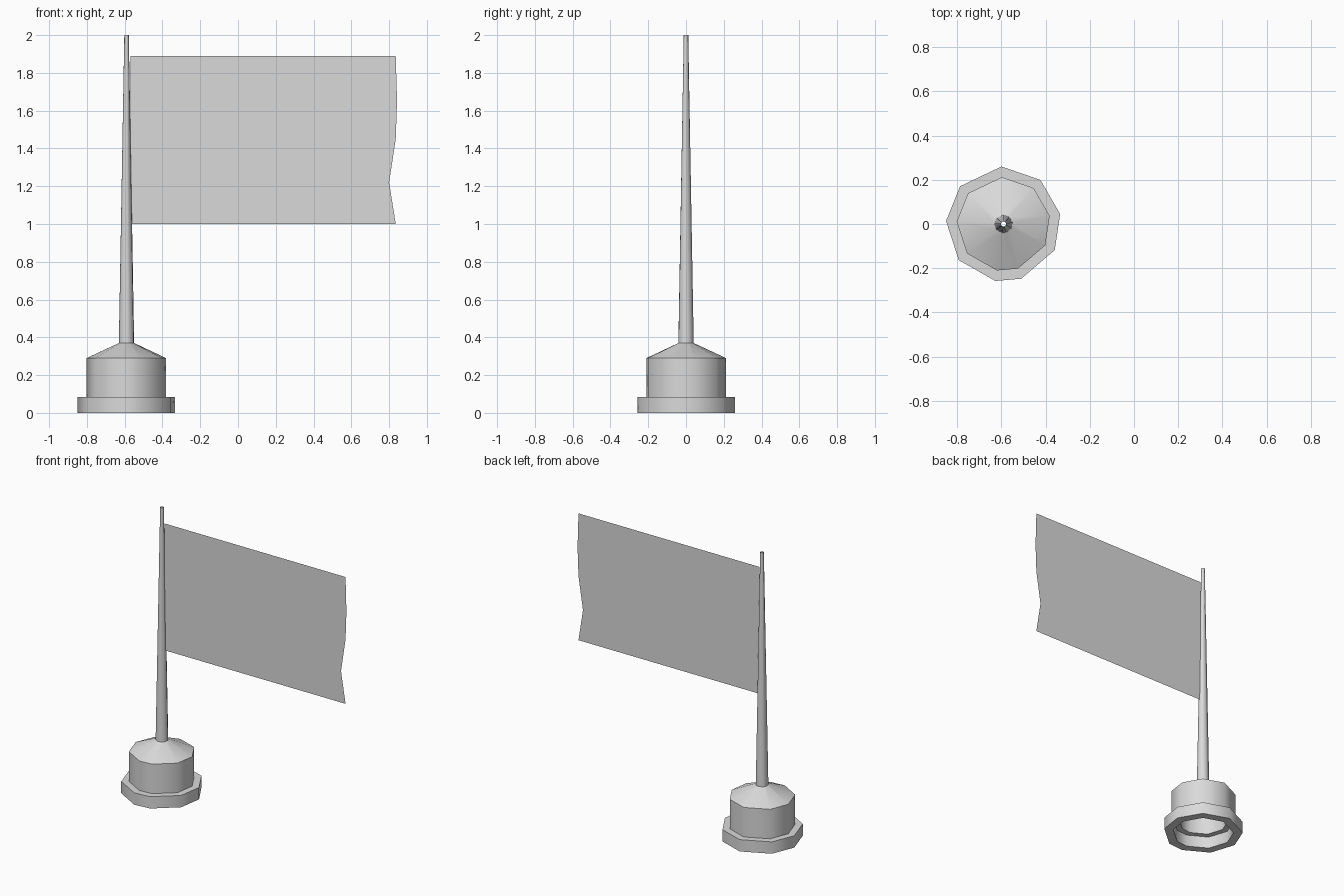
import bpy
import math

if "Cube" in bpy.data.objects:
    bpy.data.objects.remove(bpy.data.objects["Cube"])

CENTER_X = -0.59
# Slightly uneven nine-sided outline, counter-clockwise
ANGLES = [math.radians(a) for a in (10, 50, 92, 139, 177, 219, 262, 288, 333)]

grey = bpy.data.materials.new("plain grey")
grey.diffuse_color = (0.7, 0.7, 0.7, 1)
grey.use_nodes = True
grey.node_tree.nodes["Principled BSDF"].inputs["Base Color"].default_value = grey.diffuse_color


def make_object(name, verts, faces):
    mesh = bpy.data.meshes.new(name)
    mesh.from_pydata(verts, [], faces)
    mesh.materials.append(grey)
    obj = bpy.data.objects.new(name, mesh)
    bpy.context.collection.objects.link(obj)
    return obj


def lathe(name, profile, closed):
    """Sweep (radius, height) points around the nine-sided outline."""
    n, m = len(ANGLES), len(profile)
    verts = [(CENTER_X + r * math.cos(a), r * math.sin(a), z)
             for r, z in profile for a in ANGLES]
    faces = []
    for j in range(m if closed else m - 1):
        k = (j + 1) % m
        for i in range(n):
            h = (i + 1) % n
            faces.append((j * n + i, j * n + h, k * n + h, k * n + i))
    obj = make_object(name, verts, faces)
    bpy.ops.object.select_all(action='DESELECT')
    obj.select_set(True)
    bpy.context.view_layer.objects.active = obj
    bpy.ops.object.shade_smooth_by_angle(angle=math.radians(50))
    return obj


# Hollow stepped base: foot ring, drum, sloped shoulder, then the inside
lathe("base", [(0.26, 0), (0.26, 0.083), (0.212, 0.083), (0.212, 0.29),
               (0.04, 0.37), (0.036, 0.355), (0.16, 0.275), (0.16, 0.083),
               (0.2, 0.083), (0.2, 0)], True)

# Tapered pole, an open tube
lathe("pole", [(0.041, 0.36), (0.012, 2.0)], False)

# Flat flag with a wavy free edge
outline = [(-0.57, 1.0), (0.835, 1.0), (0.80, 1.22), (0.835, 1.45),
           (0.842, 1.65), (0.835, 1.89), (-0.57, 1.89)]
make_object("flag", [(x, 0, z) for x, z in outline], [range(len(outline))])
